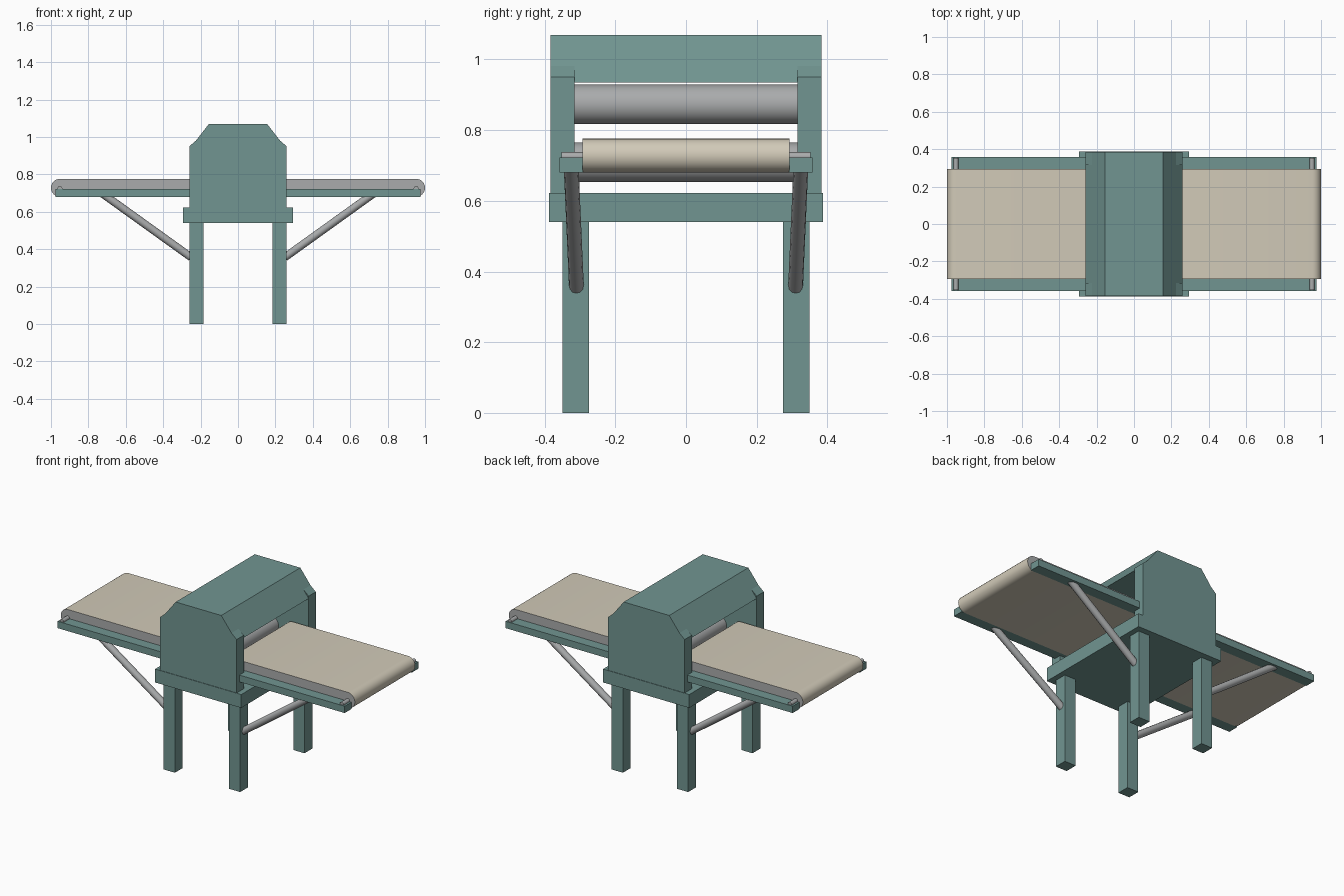
import bpy, bmesh, math
from mathutils import Vector

if "Cube" in bpy.data.objects:
    bpy.data.objects.remove(bpy.data.objects["Cube"])


def material(name, rgb):
    m = bpy.data.materials.new(name)
    m.diffuse_color = (*rgb, 1)
    m.use_nodes = True
    m.node_tree.nodes["Principled BSDF"].inputs["Base Color"].default_value = m.diffuse_color
    return m


GREEN = material("green_paint", (0.165, 0.30, 0.283))
STEEL = material("grey_steel", (0.40, 0.41, 0.415))
CREAM = material("cream_belt", (0.64, 0.59, 0.48))


def finish(name, bm, mats, smooth=False):
    bmesh.ops.recalc_face_normals(bm, faces=bm.faces)
    me = bpy.data.meshes.new(name)
    bm.to_mesh(me)
    bm.free()
    for m in mats:
        me.materials.append(m)
    ob = bpy.data.objects.new(name, me)
    bpy.context.collection.objects.link(ob)
    if smooth:
        bpy.ops.object.select_all(action='DESELECT')
        ob.select_set(True)
        bpy.context.view_layer.objects.active = ob
        bpy.ops.object.shade_smooth_by_angle(angle=math.radians(40))
    return ob


def prism(name, profile, y0, y1, mats, smooth=False):
    """Extrude an (x, z) profile along y; end caps use the last material."""
    bm = bmesh.new()
    face = bm.faces.new([bm.verts.new((x, y0, z)) for x, z in profile])
    ext = bmesh.ops.extrude_face_region(bm, geom=[face])
    moved = [v for v in ext["geom"] if isinstance(v, bmesh.types.BMVert)]
    bmesh.ops.translate(bm, verts=moved, vec=(0, y1 - y0, 0))
    bm.normal_update()
    for f in bm.faces:
        f.material_index = len(mats) - 1 if abs(f.normal.y) > 0.9 else 0
    return finish(name, bm, mats, smooth)


def box(name, x0, x1, y0, y1, z0, z1, mat):
    return prism(name, [(x0, z0), (x1, z0), (x1, z1), (x0, z1)], y0, y1, [mat])


def rod(name, a, b, r, sides, mat):
    a, b = Vector(a), Vector(b)
    bm = bmesh.new()
    bmesh.ops.create_cone(bm, cap_ends=True, segments=sides, radius1=r,
                          radius2=r, depth=(b - a).length)
    q = (b - a).to_track_quat('Z', 'Y')
    for v in bm.verts:
        v.co = q @ v.co + (a + b) / 2
    return finish(name, bm, [mat], True)


# Base slab and legs
box("base_slab", -0.293, 0.293, -0.387, 0.387, 0.54, 0.622, GREEN)
for sx in (-1, 1):
    for sy in (-1, 1):
        x, y = sx * 0.222, sy * 0.312
        box("leg", x - 0.038, x + 0.038, y - 0.038, y + 0.038, 0, 0.54, GREEN)

# Side panels and hood
panel = [(-0.26, 0.622), (0.26, 0.622), (0.26, 0.95), (0.2, 1.002),
         (-0.2, 1.002), (-0.26, 0.95)]
for sy in (-1, 1):
    lo, hi = sorted((sy * 0.315, sy * 0.384))
    prism("side_panel", panel, lo, hi, [GREEN])
prism("hood", [(-0.26, 0.935), (0.26, 0.935), (0.155, 1.07), (-0.155, 1.07)],
      -0.384, 0.384, [GREEN])

# Pressing rollers
for name, z in (("upper_roller", 0.873), ("lower_roller", 0.709)):
    rod(name, (0, -0.317, z), (0, 0.317, z), 0.056, 40, STEEL)

# Conveyor tables on both sides
R, ZC, X_IN, X_OUT = 0.048, 0.728, 0.168, 0.952
for sx in (-1, 1):
    # Belt loop with rounded ends and grey sides
    loop = []
    for cx, start in ((X_OUT, -90), (X_IN, 90)):
        for i in range(13):
            t = math.radians(start + 15 * i)
            loop.append((sx * (cx + R * math.cos(t)), ZC + R * math.sin(t)))
    prism("belt", loop, -0.293, 0.293, [CREAM, STEEL], True)
    # Axles
    for cx in (X_IN, X_OUT):
        rod("belt_axle", (sx * cx, -0.352, ZC - 0.003),
            (sx * cx, 0.352, ZC - 0.003), 0.013, 16, STEEL)
    # Side rails and diagonal struts
    x0, x1 = sorted((sx * 0.145, sx * 0.976))
    for sy in (-1, 1):
        y0, y1 = sorted((sy * 0.292, sy * 0.358))
        box("side_rail", x0, x1, y0, y1, 0.68, 0.722, GREEN)
        rod("strut", (sx * 0.25, sy * 0.31, 0.356),
            (sx * 0.725, sy * 0.325, 0.697), 0.021, 12, STEEL)
